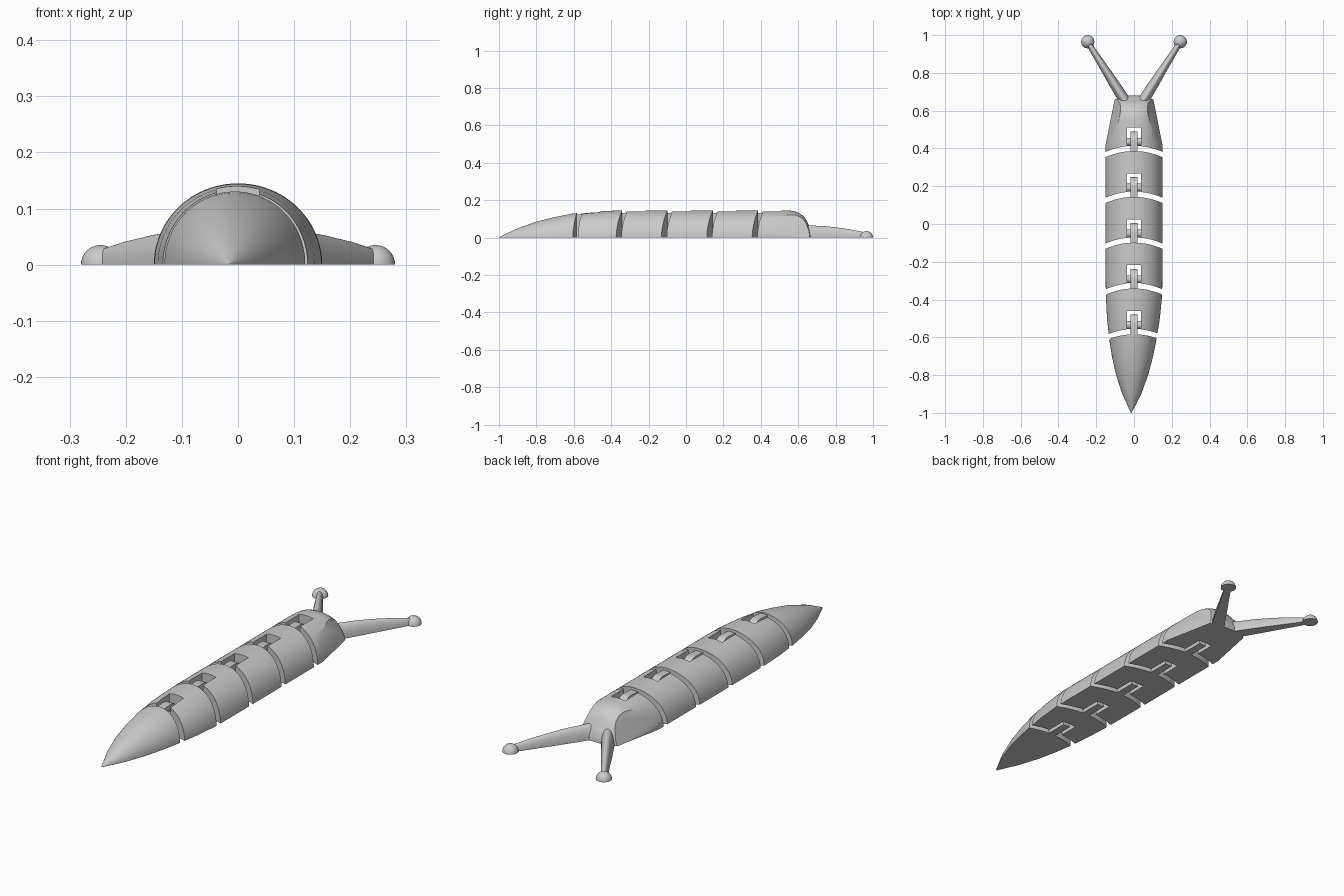
import bpy, bmesh, math
from mathutils import Vector

if "Cube" in bpy.data.objects:
    bpy.data.objects.remove(bpy.data.objects["Cube"])


def make(name, bm):
    bmesh.ops.recalc_face_normals(bm, faces=bm.faces[:])
    me = bpy.data.meshes.new(name)
    bm.to_mesh(me)
    bm.free()
    ob = bpy.data.objects.new(name, me)
    bpy.context.collection.objects.link(ob)
    return ob


def loft(rings, n=48):
    """Half-elliptic rings (centre x, y, half width, height), flat underneath."""
    bm = bmesh.new()
    vs = [[bm.verts.new((cx + rx * math.cos(math.pi * i / n), y, rz * math.sin(math.pi * i / n)))
           for i in range(n + 1)] for cx, y, rx, rz in rings]
    for a, b in zip(vs, vs[1:]):
        for i in range(n + 1):
            j = (i + 1) % (n + 1)
            bm.faces.new((a[i], a[j], b[j], b[i]))
    bm.faces.new(vs[0])
    bm.faces.new(vs[-1][::-1])
    bmesh.ops.recalc_face_normals(bm, faces=bm.faces[:])
    return bm


def slice_off(bm, co, no):
    """Cut away everything beyond a plane and close the hole."""
    geom = bm.verts[:] + bm.edges[:] + bm.faces[:]
    bmesh.ops.bisect_plane(bm, geom=geom, plane_co=co, plane_no=no, clear_outer=True, dist=1e-6)
    edges = [e for e in bm.edges if e.is_boundary]
    if edges:
        bmesh.ops.holes_fill(bm, edges=edges, sides=0)


def prism(name, pts, axis, lo, hi):
    """Extrude a 2D outline: axis 'z' uses (x, y), axis 'x' uses (y, z)."""
    bm = bmesh.new()
    pos = (lambda p, h: (p[0], p[1], h)) if axis == 'z' else (lambda p, h: (h, p[0], p[1]))
    a = [bm.verts.new(pos(p, lo)) for p in pts]
    b = [bm.verts.new(pos(p, hi)) for p in pts]
    bm.faces.new(a[::-1])
    bm.faces.new(b)
    for i in range(len(pts)):
        j = (i + 1) % len(pts)
        bm.faces.new((a[i], a[j], b[j], b[i]))
    return make(name, bm)


def boolean(ob, cutter, op):
    mod = ob.modifiers.new("cut", 'BOOLEAN')
    mod.operation, mod.object, mod.solver = op, cutter, 'EXACT'
    bpy.context.view_layer.objects.active = ob
    bpy.ops.object.modifier_apply(modifier=mod.name)
    bpy.data.objects.remove(cutter)


def circle(cy, cz, r, n=24):
    return [(cy + r * math.cos(2 * math.pi * i / n), cz + r * math.sin(2 * math.pi * i / n)) for i in range(n)]


def arc(y):
    """Forward-bulging joint line across the body."""
    xs = [-0.18 + 0.36 * i / 24 for i in range(25)]
    return [(x, y + 0.032 * (1 - (x / 0.15) ** 2)) for x in xs]


# Whole body shape, tail tip to nose
BODY = [(-.015, -1, .002, .002), (-.013, -.95, .026, .026), (-.012, -.9, .05, .049),
        (-.01, -.8, .085, .085), (-.008, -.7, .109, .110), (-.006, -.61, .125, .128),
        (-.003, -.5, .140, .138), (0, -.38, .149, .144), (0, -.3, .15, .145),
        (0, .42, .15, .145), (0, .55, .15, .145), (0, .58, .147, .141), (0, .605, .143, .131),
        (0, .625, .137, .117), (0, .64, .128, .1), (0, .652, .112, .075),
        (0, .664, .092, .055), (0, .68, .055, .025)]

joints = [0.368 - 0.2425 * i for i in range(5)]
names = ["head"] + [f"body_segment_{i}" for i in range(1, 5)] + ["tail"]
GAP = 0.014
parts = []

# Head, body segments and tail
for k, name in enumerate(names):
    bm = loft(BODY)
    if k == 0:  # tapered sides and flat cheeks
        for s in (-1, 1):
            slice_off(bm, Vector((s * .15, .42, 0)), Vector((s, .2, 0)))
            slice_off(bm, Vector((s * .104, .65, 0)), Vector((s, .238, .383)))
    ob = make(name, bm)
    front = arc(joints[k - 1] - GAP) if k else [(-.3, .9), (.3, .9)]
    rear = arc(joints[k] + GAP) if k < 5 else [(-.3, -1.2), (.3, -1.2)]
    boolean(ob, prism("cutter", rear + front[::-1], 'z', -.1, .3), 'INTERSECT')
    if k < 5:  # hinge slot in the rear
        g = joints[k]
        slot = [(-.037, g - .05), (.037, g - .05), (.037, g + .142), (-.037, g + .142)]
        boolean(ob, prism("cutter", slot, 'z', -.1, .3), 'DIFFERENCE')
    parts.append(ob)

# Hinges: axle in each slot, looped tongue on the part behind
for k, g in enumerate(joints):
    cy, cz = g + .067, .07
    parts.append(prism(f"hinge_axle_{k + 1}", circle(cy, cz, .021), 'x', -.039, .039))
    top = .135 if k < 4 else .127
    outline = [(g + .008, 0), (g + .122, 0), (g + .122, .085)]
    outline += [(g + .072 + .05 * math.cos(t * math.pi / 16), .085 + (top - .085) * math.sin(t * math.pi / 16))
                for t in range(1, 9)]
    outline += [(g + .008, top - .004)]
    tongue = prism(f"hinge_tongue_{k + 1}", outline, 'x', -.019, .019)
    boolean(tongue, prism("cutter", circle(cy, cz, .034), 'x', -.1, .1), 'DIFFERENCE')
    parts.append(tongue)

# Eye stalks with round tips
for s, side in ((-1, "left"), (1, "right")):
    stalk = [(.042, .645, .036, .066), (.062, .675, .034, .064), (.105, .743, .031, .061),
             (.15, .815, .026, .053), (.2, .893, .021, .041), (.242, .96, .016, .027)]
    parts.append(make(f"eye_stalk_{side}", loft([(s * x, y, a, b) for x, y, a, b in stalk], 24)))
    bm = bmesh.new()
    bmesh.ops.create_uvsphere(bm, u_segments=32, v_segments=16, radius=.035)
    bmesh.ops.translate(bm, verts=bm.verts[:], vec=(s * .245, .965, 0))
    slice_off(bm, Vector((0, 0, 0)), Vector((0, 0, -1)))
    parts.append(make(f"eye_tip_{side}", bm))

# Smooth shading with sharp edges kept
bpy.ops.object.select_all(action='DESELECT')
for ob in parts:
    ob.select_set(True)
bpy.context.view_layer.objects.active = parts[0]
bpy.ops.object.shade_smooth_by_angle(angle=math.radians(30))
